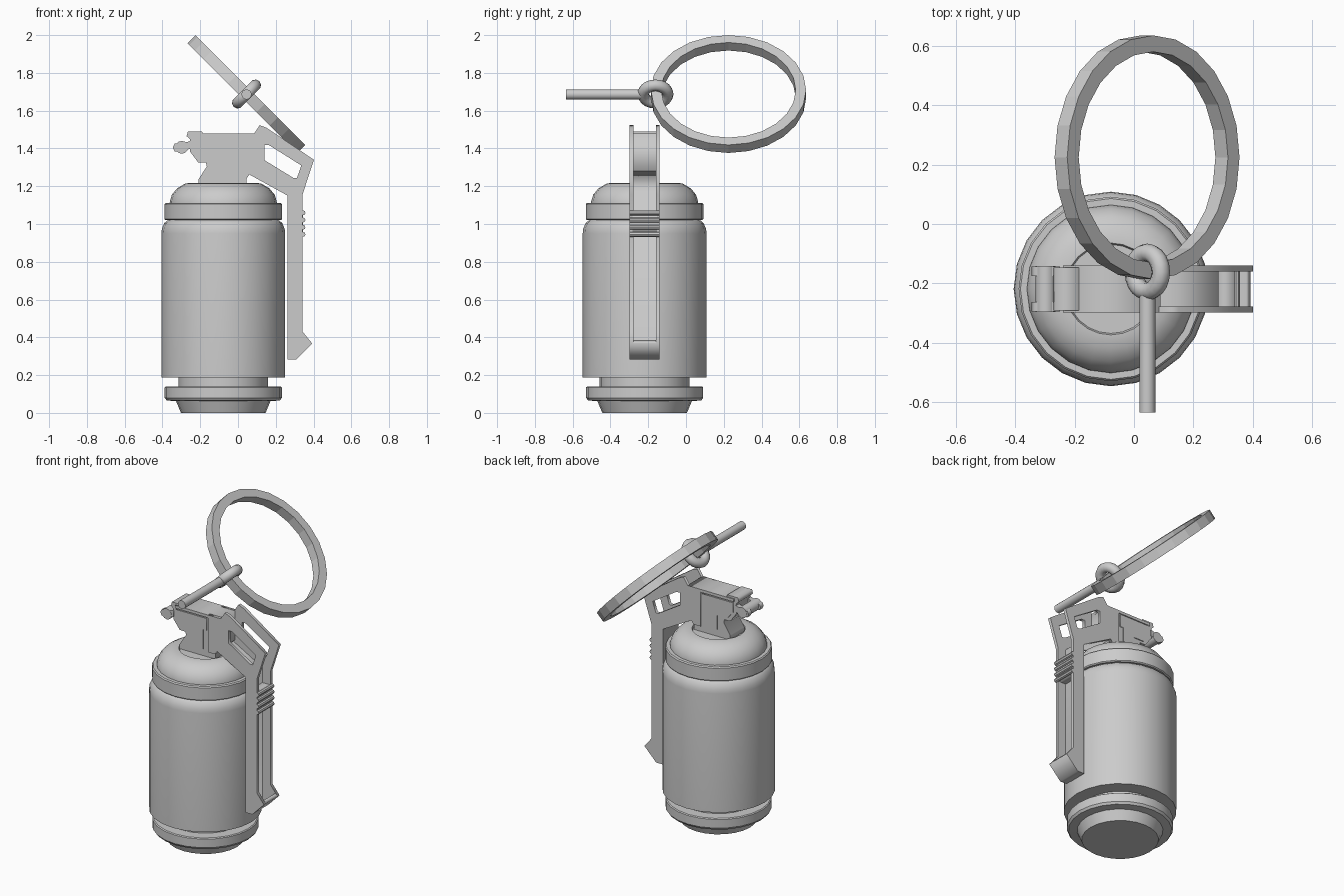
import bpy, bmesh, math
from mathutils import Matrix

if "Cube" in bpy.data.objects:
    bpy.data.objects.remove(bpy.data.objects["Cube"])

CX, CY = -0.078, -0.219          # canister axis
steel = bpy.data.materials.new("steel grey")
steel.diffuse_color = (0.6, 0.6, 0.6, 1)
steel.use_nodes = True
steel.node_tree.nodes["Principled BSDF"].inputs["Base Color"].default_value = steel.diffuse_color


def finish(ob, smooth=None):
    ob.data.materials.clear()
    ob.data.materials.append(steel)
    bpy.ops.object.select_all(action='DESELECT')
    ob.select_set(True)
    bpy.context.view_layer.objects.active = ob
    if smooth:
        bpy.ops.object.shade_smooth_by_angle(angle=math.radians(smooth))
    return ob


def lathe(name, profile, closed=False, seg=24, smooth=30, matrix=None):
    """Spin (radius, height) points around z."""
    bm = bmesh.new()
    rings = []
    for r, z in profile:
        rings.append([bm.verts.new((r * math.cos(2 * math.pi * i / seg),
                                    r * math.sin(2 * math.pi * i / seg), z))
                      for i in range(seg)])
    pairs = list(zip(rings, rings[1:]))
    if closed:
        pairs.append((rings[-1], rings[0]))
    else:
        bm.faces.new(rings[0])
        bm.faces.new(rings[-1])
    for a, b in pairs:
        for i in range(seg):
            j = (i + 1) % seg
            bm.faces.new((a[i], a[j], b[j], b[i]))
    bm.transform(matrix or Matrix.Translation((CX, CY, 0)))
    bmesh.ops.recalc_face_normals(bm, faces=bm.faces)
    me = bpy.data.meshes.new(name)
    bm.to_mesh(me)
    bm.free()
    ob = bpy.data.objects.new(name, me)
    bpy.context.collection.objects.link(ob)
    return finish(ob, smooth)


def plate(name, outlines, y, thick):
    """Flat plate from xz outlines (later outlines are holes), centred on y."""
    cu = bpy.data.curves.new(name, 'CURVE')
    cu.dimensions = '2D'
    cu.fill_mode = 'BOTH'
    cu.extrude = thick / 2
    for pts in outlines:
        sp = cu.splines.new('POLY')
        sp.points.add(len(pts) - 1)
        for p, (x, z) in zip(sp.points, pts):
            p.co = (x, z, 0, 1)
        sp.use_cyclic_u = True
    ob = bpy.data.objects.new(name, cu)
    bpy.context.collection.objects.link(ob)
    ob.rotation_euler.x = math.pi / 2
    ob.location.y = y
    bpy.ops.object.select_all(action='DESELECT')
    ob.select_set(True)
    bpy.context.view_layer.objects.active = ob
    bpy.ops.object.convert(target='MESH')
    return finish(bpy.context.view_layer.objects.active)


def rect(x0, x1, z0, z1):
    return [(x0, z0), (x1, z0), (x1, z1), (x0, z1)]


def rod(name, x, z, r, y0, y1, seg=12):
    m = Matrix.Translation((x, y0, z)) @ Matrix.Rotation(-math.pi / 2, 4, 'X')
    return lathe(name, [(r, 0), (r, y1 - y0)], seg=seg, smooth=35, matrix=m)


# Canister: foot, body, band and dome
lathe("foot", [(0.224, 0), (0.25, 0.062), (0.30, 0.066), (0.31, 0.08),
               (0.31, 0.135), (0.304, 0.14), (0.238, 0.14), (0.238, 0.2)])
lathe("body", [(0.328, 0.188), (0.328, 0.95), (0.325, 0.975),
               (0.312, 1.005), (0.298, 1.017), (0.28, 1.025)])
lathe("cap_band", [(0.305, 1.02), (0.311, 1.026), (0.311, 1.105),
                   (0.305, 1.112), (0.28, 1.112)])
lathe("dome", [(0.284, 1.1), (0.283, 1.12), (0.272, 1.155), (0.245, 1.188),
               (0.20, 1.215), (0.155, 1.218), (0.15, 1.205), (0.10, 1.205)])

# Fuze head sitting on the dome
head = [(-0.21, 1.20), (0.045, 1.20), (0.045, 1.25), (0.09, 1.29),
        (0.09, 1.477), (-0.185, 1.477), (-0.19, 1.49), (-0.265, 1.49),
        (-0.272, 1.465), (-0.255, 1.45), (-0.255, 1.385), (-0.21, 1.325),
        (-0.17, 1.325), (-0.165, 1.305), (-0.21, 1.235)]
plate("fuze_head", [head], CY, 0.144)
plate("head_top_plate", [rect(-0.24, 0.09, 1.46, 1.478)], CY, 0.158)
panel = [(-0.235, 1.452), (-0.235, 1.39), (-0.19, 1.34), (-0.12, 1.34),
         (-0.12, 1.25), (-0.04, 1.25), (-0.04, 1.375), (-0.015, 1.375),
         (-0.015, 1.452)]

# Lever side plates, mirrored about the lever's middle plane
side = [(-0.005, 1.478), (0.085, 1.478), (0.115, 1.523), (0.15, 1.51),
        (0.402, 1.34), (0.342, 1.157), (0.342, 0.43), (0.393, 0.367),
        (0.31, 0.283), (0.261, 0.283), (0.261, 1.151), (0.06, 1.262),
        (0.045, 1.24), (-0.005, 1.24)]
window = [(0.14, 1.417), (0.165, 1.417), (0.335, 1.31), (0.312, 1.243),
          (0.295, 1.243), (0.14, 1.338)]
for tag, s in (("front", -1), ("back", 1)):
    plate("lever_side_" + tag, [side, window], CY + s * 0.069, 0.02)
    plate("head_panel_" + tag, [panel], CY + s * 0.0735, 0.008)
    # Small hook lugs at the nose of the head
    plate("hook_lug_" + tag,
          [[(-0.345, 1.405), (-0.335, 1.425), (-0.30, 1.425), (-0.25, 1.44),
            (-0.25, 1.40), (-0.29, 1.385), (-0.335, 1.385)]],
          CY + s * 0.06, 0.032)
rod("hook_bar", -0.298, 1.406, 0.034, CY - 0.078, CY + 0.078)

# Lever web joining the side plates, closed end and grip ribs
web = [(0.06, 1.262), (0.261, 1.151), (0.261, 0.283), (0.31, 0.283),
       (0.393, 0.367), (0.378, 0.385), (0.303, 0.308), (0.285, 0.308),
       (0.285, 1.166), (0.072, 1.284)]
plate("lever_web", [web], CY, 0.13)
plate("grip_block", [rect(0.275, 0.343, 0.935, 1.07)], CY, 0.13)
for i in range(4):
    rod("grip_rib_%d" % (i + 1), 0.344, 0.945 + i * 0.038, 0.013,
        CY - 0.079, CY + 0.079, seg=8)

# Pull pin with its eye and the large pull ring, tilted 45 degrees
rod("pull_pin", 0.045, 1.686, 0.027, -0.635, -0.235)
eye_section = [(0.065 + 0.031 * math.cos(a * math.pi / 5),
                0.031 * math.sin(a * math.pi / 5)) for a in range(10)]
lathe("pin_eye", eye_section, closed=True, seg=20, smooth=45,
      matrix=Matrix.Translation((0.045, -0.162, 1.688))
      @ Matrix.Rotation(math.radians(-45), 4, 'Y'))
lathe("pull_ring", [(0.356, -0.03), (0.411, -0.03), (0.411, 0.03), (0.356, 0.03)],
      closed=True, seg=24, smooth=None,
      matrix=Matrix.Translation((0.044, 0.225, 1.688))
      @ Matrix.Rotation(math.radians(45), 4, 'Y'))
